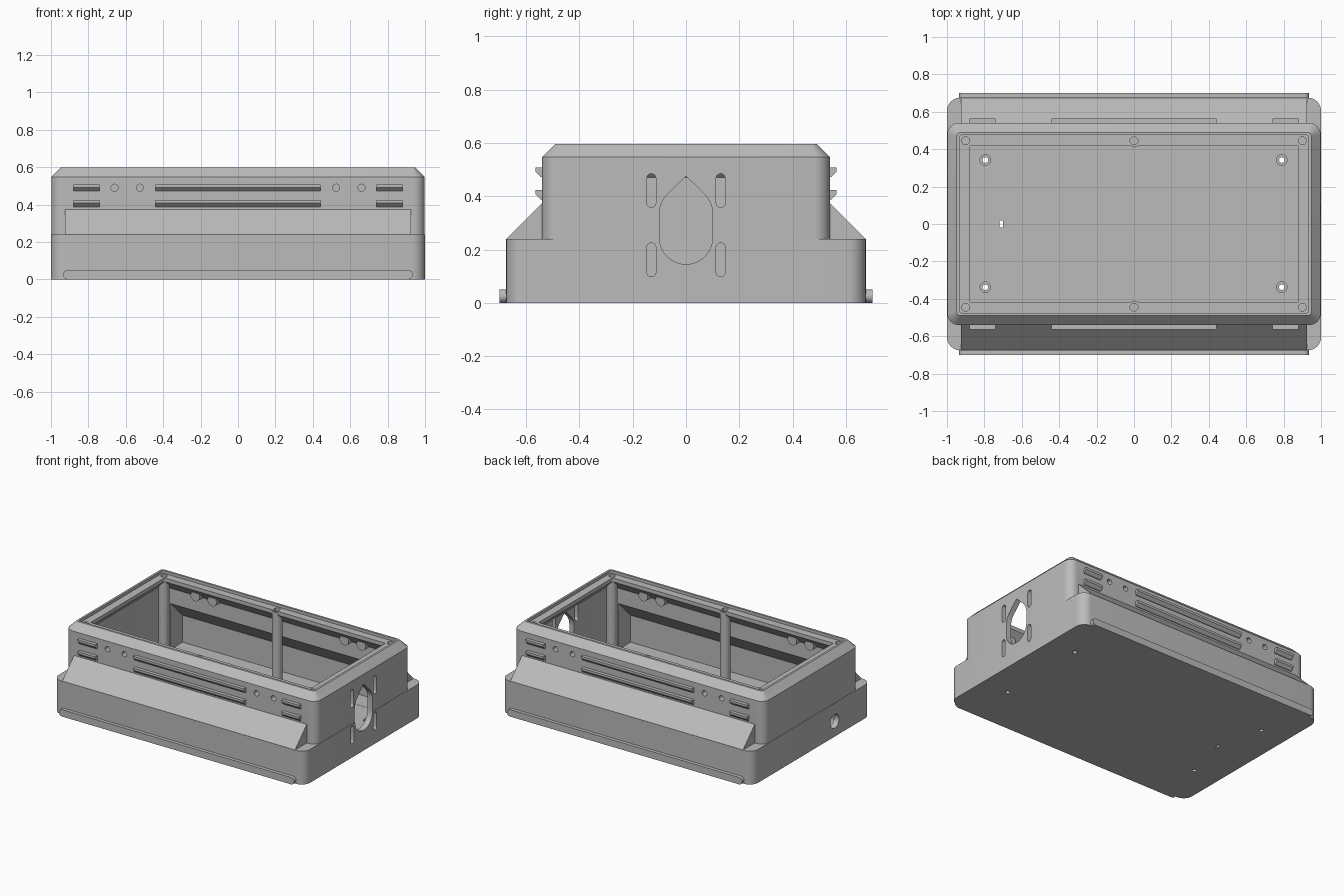
import bpy, bmesh, math

old = bpy.data.objects.get("Cube")
if old:
    bpy.data.objects.remove(old, do_unlink=True)

grey = bpy.data.materials.new("plain grey")
grey.use_nodes = True
colour = (0.5, 0.5, 0.5, 1)
grey.diffuse_color = colour
grey.node_tree.nodes["Principled BSDF"].inputs["Base Color"].default_value = colour


def make(name, bm):
    bmesh.ops.recalc_face_normals(bm, faces=bm.faces)
    mesh = bpy.data.meshes.new(name)
    bm.to_mesh(mesh)
    bm.free()
    mesh.materials.append(grey)
    obj = bpy.data.objects.new(name, mesh)
    bpy.context.scene.collection.objects.link(obj)
    return obj


def loft(name, rings):
    """Closed solid through rings of points."""
    bm = bmesh.new()
    loops = [[bm.verts.new(p) for p in ring] for ring in rings]
    n = len(loops[0])
    for a, b in zip(loops, loops[1:]):
        for i in range(n):
            j = (i + 1) % n
            bm.faces.new((a[i], a[j], b[j], b[i]))
    bm.faces.new(loops[0])
    bm.faces.new(loops[-1])
    return make(name, bm)


def prism(name, pts, axis, a, b):
    """Extrude a 2D outline along an axis from a to b."""
    place = {"x": lambda u, v, t: (t, u, v),
             "y": lambda u, v, t: (u, t, v),
             "z": lambda u, v, t: (u, v, t)}[axis]
    return loft(name, [[place(u, v, t) for u, v in pts] for t in (a, b)])


def arc(cu, cv, r, start, end, steps):
    return [(cu + r * math.cos(math.radians(start + (end - start) * i / steps)),
             cv + r * math.sin(math.radians(start + (end - start) * i / steps)))
            for i in range(steps + 1)]


def circle(u, v, r):
    return arc(u, v, r, 0, 345, 23)


def rounded_rect(hx, hy, r, z):
    pts = []
    for k, (sx, sy) in enumerate([(1, 1), (-1, 1), (-1, -1), (1, -1)]):
        pts += arc(sx * (hx - r), sy * (hy - r), r, 90 * k, 90 * k + 90, 8)
    return [(x, y, z) for x, y in pts]


def combine(target, tool, operation):
    mod = target.modifiers.new(operation, "BOOLEAN")
    mod.operation, mod.solver, mod.object = operation, "EXACT", tool
    bpy.context.view_layer.objects.active = target
    bpy.ops.object.modifier_apply(modifier=mod.name)
    bpy.data.objects.remove(tool, do_unlink=True)


def smooth(obj):
    bpy.ops.object.select_all(action="DESELECT")
    obj.select_set(True)
    bpy.context.view_layer.objects.active = obj
    bpy.ops.object.shade_smooth_by_angle(angle=math.radians(30))


# Open shell: up the outside, over the stepped rim, down the inside
sections = [(1, .675, .07, 0), (1, .675, .07, .24),
            (.998, .54, .06, .24), (.998, .54, .06, .547),
            (.948, .49, .02, .597), (.933, .475, .012, .597),
            (.933, .475, .012, .577), (.878, .42, .01, .577),
            (.878, .42, .01, .55), (.96, .5, .03, .47), (.96, .5, .03, .03)]
shell = loft("enclosure_shell", [rounded_rect(*s) for s in sections])

# Sloped shoulders on the long sides, hollowed from within
for s in (-1, 1):
    shoulder = [(.52, .23), (.674, .23), (.674, .241), (.541, .374), (.52, .374)]
    combine(shell, prism("shoulder", [(s * y, z) for y, z in shoulder],
                         "x", -.925, .925), "UNION")
    pocket = [(.48, .031), (.635, .031), (.635, .225), (.5, .36), (.48, .36)]
    combine(shell, prism("pocket", [(s * y, z) for y, z in pocket],
                         "x", -.885, .885), "DIFFERENCE")

# Screw posts under the rim
posts = [(x, s * .445) for x in (-.9, 0, .9) for s in (-1, 1)]
for x, y in posts:
    combine(shell, prism("post", circle(x, y, .035), "z", .02, .57), "UNION")
for x, y in posts:
    combine(shell, prism("cut", circle(x, y, .021), "z", .45, .7), "DIFFERENCE")

# Blind holes and inner bosses on the long sides
for s in (-1, 1):
    for x in (-.66, -.525, .525, .66):
        combine(shell, prism("boss", circle(x, .49, .036), "y", s * .455, s * .52), "UNION")
        combine(shell, prism("cut", circle(x, .49, .019), "y", s * .475, s * .6), "DIFFERENCE")

# Teardrop opening and four slots in one end
drop = arc(0, .335, .1, 135, 180, 6) + arc(0, .245, .1, 180, 360, 20)
drop += arc(0, .335, .1, 0, 45, 6) + [(0, .476)]
combine(shell, prism("cut", drop, "x", .9, 1.1), "DIFFERENCE")
for y in (-.13, .13):
    for low, high in ((.115, .208), (.375, .468)):
        slot = arc(y, high, .017, 0, 180, 8) + arc(y, low, .017, 180, 360, 8)
        combine(shell, prism("cut", slot, "x", .9, 1.1), "DIFFERENCE")

# Cable hole in the other end
combine(shell, prism("cut", circle(-.26, .11, .05), "x", -1.1, -.9), "DIFFERENCE")

# Floor mounting holes with counterbores, and a small slot
for x in (-.795, .79):
    for y in (-.338, .342):
        combine(shell, prism("cut", circle(x, y, .028), "z", .018, .1), "DIFFERENCE")
        combine(shell, prism("cut", circle(x, y, .015), "z", -.1, .1), "DIFFERENCE")
slit = [(-.72, -.018), (-.7, -.018), (-.7, .018), (-.72, .018)]
combine(shell, prism("cut", slit, "z", -.1, .1), "DIFFERENCE")
smooth(shell)

# Louvre ridges and foot rails on both long sides
for s, side in ((-1, "front"), (1, "back")):
    for row, z in (("upper", .49), ("lower", .405)):
        hood = [(.52, z + .018), (.565, z + .018), (.565, z + .002),
                (.545, z - .018), (.52, z - .018)]
        for part, a, b in (("right", -.88, -.74), ("middle", -.44, .44), ("left", .74, .88)):
            prism(f"{side}_{row}_{part}_louvre", [(s * y, v) for y, v in hood], "x", a, b)
    rail = arc(.91, .025, .025, -90, 90, 10) + arc(-.91, .025, .025, 90, 270, 10)
    smooth(prism(f"{side}_foot_rail", rail, "y", s * .66, s * .7))
